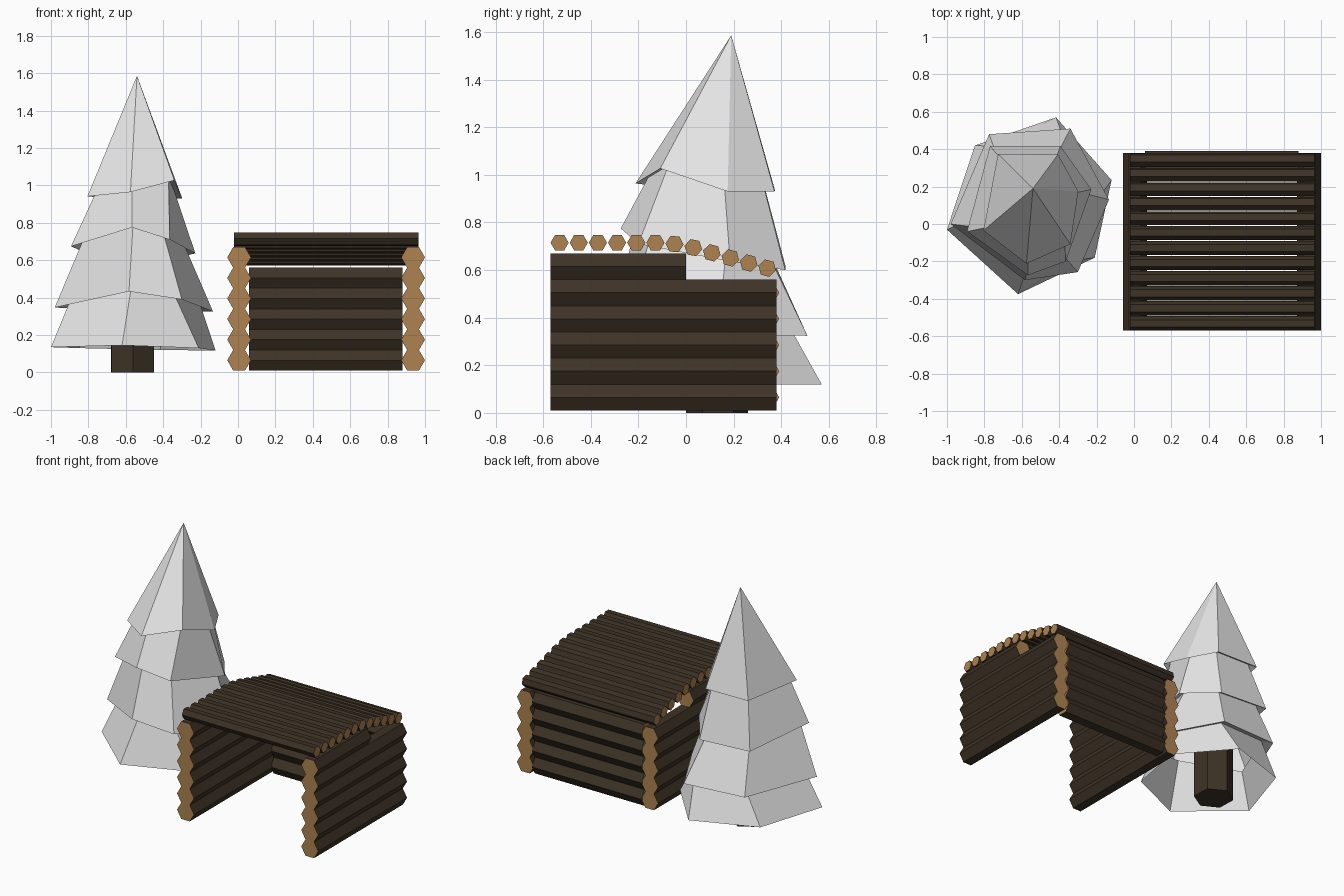
import bpy, bmesh, math
from mathutils import Vector

if "Cube" in bpy.data.objects:
    bpy.data.objects.remove(bpy.data.objects["Cube"])


def material(name, rgb):
    m = bpy.data.materials.new(name)
    m.diffuse_color = (*rgb, 1)
    m.use_nodes = True
    m.node_tree.nodes["Principled BSDF"].inputs["Base Color"].default_value = m.diffuse_color
    return m


BARK = material("dark bark", (0.047, 0.032, 0.019))
WOOD = material("cut wood", (0.42, 0.225, 0.08))
LEAF = material("pale foliage", (0.8, 0.8, 0.8))


def finish(name, bm, mats):
    bmesh.ops.recalc_face_normals(bm, faces=bm.faces)
    mesh = bpy.data.meshes.new(name)
    bm.to_mesh(mesh)
    bm.free()
    for m in mats:
        mesh.materials.append(m)
    obj = bpy.data.objects.new(name, mesh)
    bpy.context.collection.objects.link(obj)
    return obj


def add_log(bm, axis, start, end, side, z, radius, tilt=0.0):
    """Six-sided log along x or y; its end caps use material 1."""
    rings = []
    for t in (start, end):
        ring = []
        for k in range(6):
            a = k * math.pi / 3 + tilt
            s, h = side + radius * math.cos(a), z + radius * math.sin(a)
            ring.append(bm.verts.new((t, s, h) if axis == 'x' else (s, t, h)))
        rings.append(ring)
        bm.faces.new(ring).material_index = 1
    for k in range(6):
        j = (k + 1) % 6
        bm.faces.new((rings[0][k], rings[0][j], rings[1][j], rings[1][k]))


STEP = 0.11                      # log height in the walls
R = STEP / math.sqrt(3)


def log_z(i):
    return 0.01 + STEP * (i + 0.5)


# side walls: five full logs and a short one on top
for name, x in (("left_wall", 0.006), ("right_wall", 0.936)):
    bm = bmesh.new()
    for i in range(6):
        add_log(bm, 'y', -0.57, 0.38 if i < 5 else 0.0, x, log_z(i), R)
    finish(name, bm, (BARK, WOOD))

# back wall
bm = bmesh.new()
for i in range(5):
    add_log(bm, 'x', 0.06, 0.88, 0.328, log_z(i), R)
finish("back_wall", bm, (BARK, WOOD))

# roof: flat at the front, bending down to the back
bm = bmesh.new()
y, z = -0.531, 0.715
for i in range(12):
    slope = math.radians((0, 0, 0, 0, 0, 0, -4, -11, -15.5, -15.5, -15.5, -15.5)[i])
    if i:
        y += 0.0805 * math.cos(slope)
        z += 0.0805 * math.sin(slope)
    add_log(bm, 'x', -0.022, 0.965, y, z, 0.038, slope)
finish("roof", bm, (BARK, WOOD))

# tree trunk
bm = bmesh.new()
rings = [[bm.verts.new((-0.565 + 0.13 * math.cos(math.radians(92 + 60 * k)),
                        0.13 + 0.13 * math.sin(math.radians(92 + 60 * k)), h))
          for k in range(6)] for h in (0, 0.4)]
for ring in rings:
    bm.faces.new(ring)
for k in range(6):
    j = (k + 1) % 6
    bm.faces.new((rings[0][k], rings[0][j], rings[1][j], rings[1][k]))
finish("tree_trunk", bm, (BARK,))

# foliage: four uneven six-sided skirts, each tucked under the next
SKIRTS = [
    [(-1.0, -.03, .135), (-.62, -.375, .145), (-.21, -.18, .13),
     (-.12, .235, .117), (-.417, .57, .12), (-.85, .42, .13)],
    [(-.98, .0, .347), (-.583, -.3, .433), (-.3, -.257, .39),
     (-.134, .13, .326), (-.34, .51, .324), (-.775, .48, .335)],
    [(-.893, -.04, .674), (-.567, -.274, .775), (-.365, -.2, .71),
     (-.228, .185, .636), (-.393, .417, .60), (-.77, .417, .62)],
    [(-.805, -.035, .941), (-.575, -.212, .964), (-.34, -.108, 1.027),
     (-.298, .175, .93), (-.406, .372, .93), (-.727, .374, .935)],
]
bm = bmesh.new()
rings = []
for n, pts in enumerate(SKIRTS):
    pts = [Vector(p) for p in pts]
    mid = sum(pts, Vector()) / 6
    if n:                        # tucked-in top of the skirt below
        rings.append([bm.verts.new(mid + (p - mid) * 0.83 + Vector((0, 0, 0.025)))
                      for p in pts])
    rings.append([bm.verts.new(p) for p in pts])
for lo, hi in zip(rings, rings[1:]):
    for k in range(6):
        j = (k + 1) % 6
        bm.faces.new((lo[k], lo[j], hi[j], hi[k]))
tip = bm.verts.new((-0.54, 0.19, 1.586))
for k in range(6):
    bm.faces.new((rings[-1][k], rings[-1][(k + 1) % 6], tip))
finish("tree_foliage", bm, (LEAF,))
